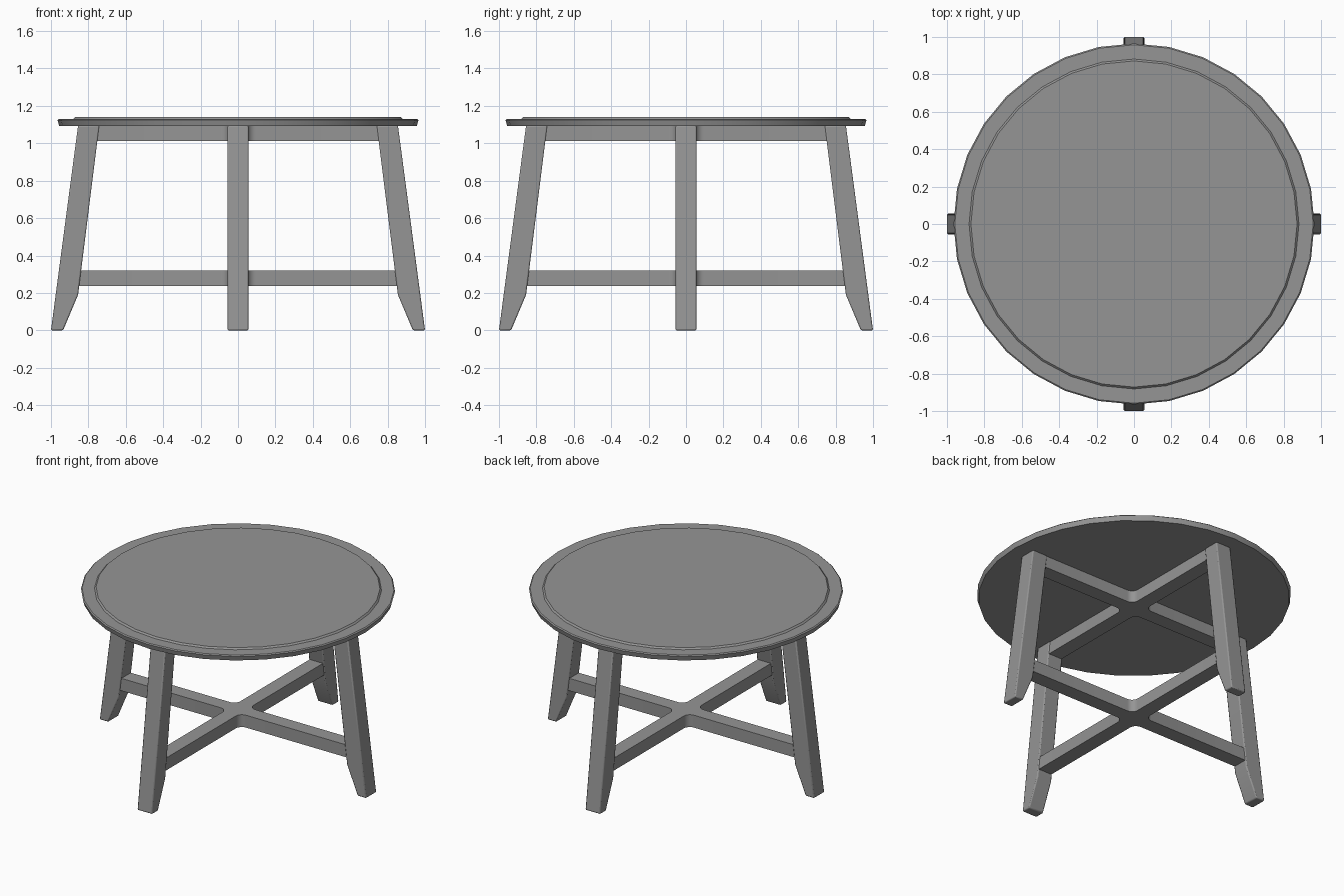
import bpy, bmesh, math
from mathutils import Matrix

cube = bpy.data.objects.get("Cube")
if cube:
    bpy.data.objects.remove(cube, do_unlink=True)

GREY = (0.3, 0.3, 0.3, 1)
paint = bpy.data.materials.new("grey_paint")
paint.use_nodes = True
paint.diffuse_color = GREY
paint.node_tree.nodes["Principled BSDF"].inputs["Base Color"].default_value = GREY


def finish(name, bm, bevel=0.0):
    """Turn a bmesh into a shaded object with softened edges."""
    bmesh.ops.recalc_face_normals(bm, faces=bm.faces)
    mesh = bpy.data.meshes.new(name)
    bm.to_mesh(mesh)
    bm.free()
    mesh.materials.append(paint)
    ob = bpy.data.objects.new(name, mesh)
    bpy.context.collection.objects.link(ob)
    if bevel:
        mod = ob.modifiers.new("soft_edges", "BEVEL")
        mod.width, mod.segments, mod.limit_method = bevel, 2, "ANGLE"
        mod.angle_limit = math.radians(40)
    bpy.ops.object.select_all(action="DESELECT")
    ob.select_set(True)
    bpy.context.view_layer.objects.active = ob
    bpy.ops.object.shade_smooth_by_angle(angle=math.radians(30))
    return ob


def prism(points, offset):
    """Extrude a closed outline of 3D points along an offset."""
    bm = bmesh.new()
    face = bm.faces.new([bm.verts.new(p) for p in points])
    side = bmesh.ops.extrude_face_region(bm, geom=[face])["geom"]
    bmesh.ops.translate(bm, vec=offset, verts=[v for v in side if isinstance(v, bmesh.types.BMVert)])
    return bm


# Round top with a slightly raised centre panel, turned from a profile
profile = [(0, 1.14), (0.872, 1.14), (0.882, 1.13), (0.958, 1.13),
           (0.965, 1.124), (0.956, 1.092), (0, 1.092)]
bm = bmesh.new()
verts = [bm.verts.new((r, 0, z)) for r, z in profile]
edges = [bm.edges.new(pair) for pair in zip(verts, verts[1:])]
bmesh.ops.spin(bm, geom=verts + edges, axis=(0, 0, 1), cent=(0, 0, 0),
               angle=math.tau, steps=32, use_duplicate=False)
bmesh.ops.remove_doubles(bm, verts=bm.verts, dist=0.0005)
finish("table_top", bm)

# Four splayed legs with a tapered foot
HALF = 0.056
outline = [(1.0, 0), (0.855, 1.095), (0.742, 1.095), (0.855, 0.19), (0.935, 0)]
for i, name in enumerate(["left_leg", "back_leg", "right_leg", "front_leg"]):
    bm = prism([(x, -HALF, z) for x, z in outline], (0, 2 * HALF, 0))
    bm.transform(Matrix.Rotation(i * math.pi / 2, 4, "Z"))
    finish(name, bm, 0.007)


def cross_brace(name, low, high, reach, half=0.05, fillet=0.045):
    """Four-armed brace with rounded inner corners."""
    points = []
    c = half + fillet
    for quarter in range(4):
        turn = Matrix.Rotation(quarter * math.pi / 2, 4, "Z")
        arm = [(reach, -half), (reach, half)]
        for k in range(7):
            a = math.radians(270 - 15 * k)
            arm.append((c + fillet * math.cos(a), c + fillet * math.sin(a)))
        points += [turn @ Matrix.Translation((x, y, low)).translation for x, y in arm]
    finish(name, prism(points, (0, 0, high - low)))


cross_brace("upper_brace", 1.012, 1.094, 0.77)
cross_brace("lower_brace", 0.236, 0.32, 0.87)
